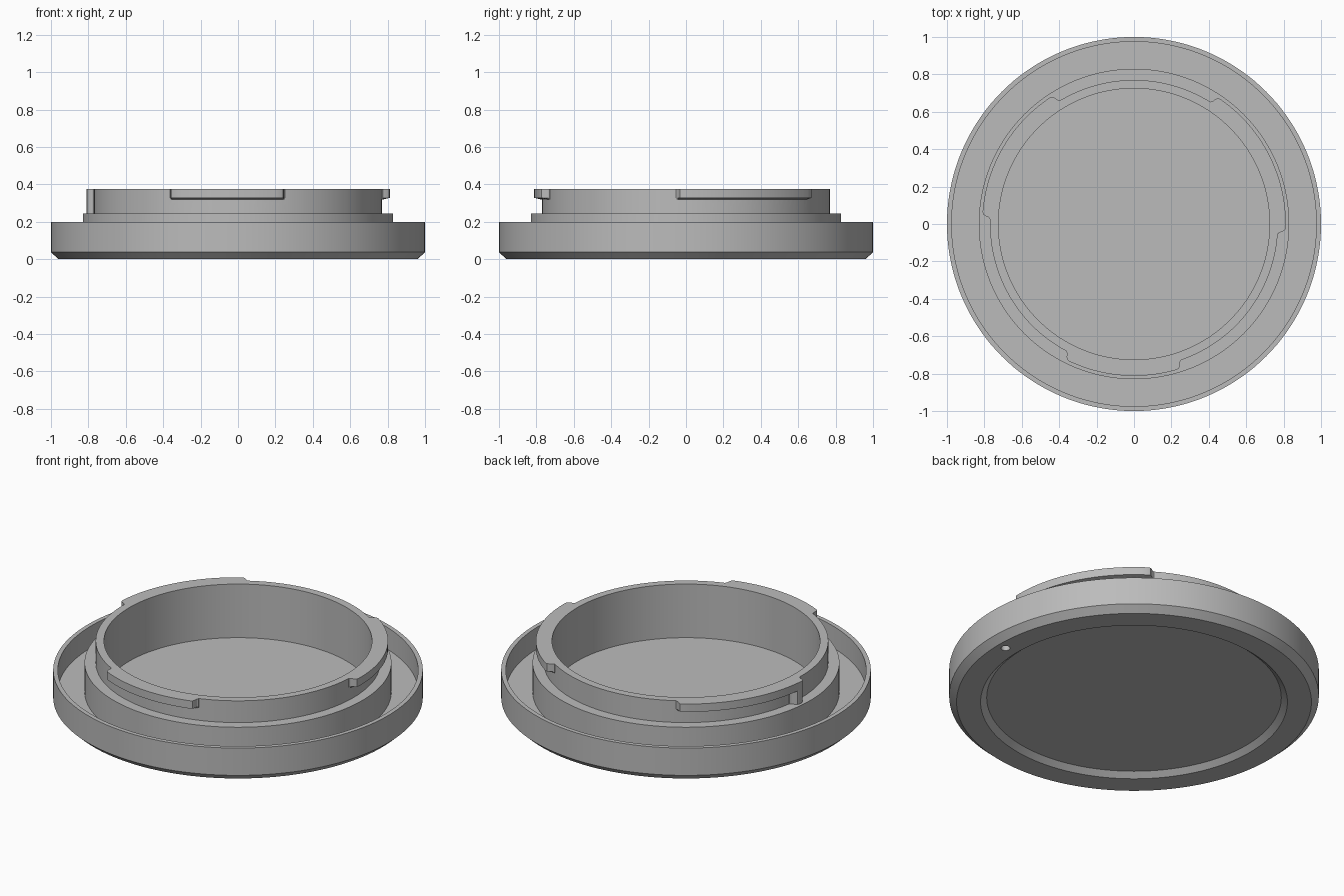
import bpy, bmesh
from math import cos, sin, radians, tau

cube = bpy.data.objects.get("Cube")
if cube:
    bpy.data.objects.remove(cube)

grey = bpy.data.materials.new("plain grey")
grey.use_nodes = True
colour = (0.5, 0.5, 0.5, 1)
grey.diffuse_color = colour
grey.node_tree.nodes["Principled BSDF"].inputs["Base Color"].default_value = colour

SEGMENTS = 144


def make_object(name, bm):
    bmesh.ops.recalc_face_normals(bm, faces=bm.faces)
    mesh = bpy.data.meshes.new(name)
    bm.to_mesh(mesh)
    bm.free()
    mesh.materials.append(grey)
    obj = bpy.data.objects.new(name, mesh)
    bpy.context.collection.objects.link(obj)
    return obj


def lathe(name, profile):
    """Spin an open (radius, z) profile around z and cap both end rings."""
    bm = bmesh.new()
    rings = [[bm.verts.new((r * cos(tau * i / SEGMENTS), r * sin(tau * i / SEGMENTS), z))
              for i in range(SEGMENTS)] for r, z in profile]
    for a, b in zip(rings, rings[1:]):
        for i in range(SEGMENTS):
            j = (i + 1) % SEGMENTS
            bm.faces.new((a[i], a[j], b[j], b[i]))
    bm.faces.new(rings[0])
    bm.faces.new(rings[-1])
    return make_object(name, bm)


def arc_block(name, start, end, low, root_low):
    """Curved block on the collar, with softened ends."""
    inner, base, outer, top = 0.75, 0.772, 0.812, 0.375
    # ends rise in a short S curve from the collar to full radius
    ease = [(0, 0), (0.6, 0.15), (1.1, 0.6), (1.7, 0.9), (2.6, 1)]
    steps = max(2, int((end - start) / 2.5))
    a0, a1 = start + 2.6, end - 2.6
    stations = [(start + a, k) for a, k in ease]
    stations += [(a0 + (a1 - a0) * i / steps, 1) for i in range(1, steps)]
    stations += [(end - a, k) for a, k in reversed(ease)]
    bm = bmesh.new()
    sections = []
    for angle, k in stations:
        c, s = cos(radians(angle)), sin(radians(angle))
        r = base + (outer - base) * k
        section = [(inner, root_low), (base - 0.002, root_low), (r, low), (r, top), (inner, top)]
        sections.append([bm.verts.new((q * c, q * s, z)) for q, z in section])
    n = len(sections[0])
    for a, b in zip(sections, sections[1:]):
        for i in range(n):
            bm.faces.new((a[i], a[(i + 1) % n], b[(i + 1) % n], b[i]))
    bm.faces.new(sections[0])
    bm.faces.new(sections[-1])
    return make_object(name, bm)


def combine(target, other, operation):
    mod = target.modifiers.new(operation.title(), "BOOLEAN")
    mod.operation = operation
    mod.solver = "EXACT"
    mod.object = other
    bpy.context.view_layer.objects.active = target
    bpy.ops.object.modifier_apply(modifier=mod.name)
    bpy.data.objects.remove(other)


# Cap: recessed underside, chamfered rim, channel, stepped collar, inner floor
cap = lathe("mount_cap", [
    (0.797, 0.028), (0.83, 0), (0.96, 0), (1, 0.037), (1, 0.2), (0.975, 0.2),
    (0.975, 0.07), (0.83, 0.07), (0.83, 0.245), (0.77, 0.245), (0.77, 0.375),
    (0.725, 0.375), (0.725, 0.055),
])

# Bayonet lugs around the collar
for name, start, end in (("right_lug", -4, 58), ("rear_lug", 121, 178), ("front_lug", 242, 289)):
    combine(cap, arc_block(name, start, end, 0.328, 0.318), "UNION")

# Full-height stop under one end of the rear lug
combine(cap, arc_block("lug_stop", 171.5, 178, 0.235, 0.235), "UNION")

# Small blind index hole in the underside
bm = bmesh.new()
bmesh.ops.create_cone(bm, cap_ends=True, segments=24, radius1=0.025, radius2=0.025, depth=0.06)
bmesh.ops.translate(bm, verts=bm.verts, vec=(0.907, 0, 0))
combine(cap, make_object("index_hole", bm), "DIFFERENCE")

# Smooth round walls, crisp corners
bpy.ops.object.select_all(action="DESELECT")
cap.select_set(True)
bpy.context.view_layer.objects.active = cap
bpy.ops.object.shade_smooth_by_angle(angle=radians(25))
